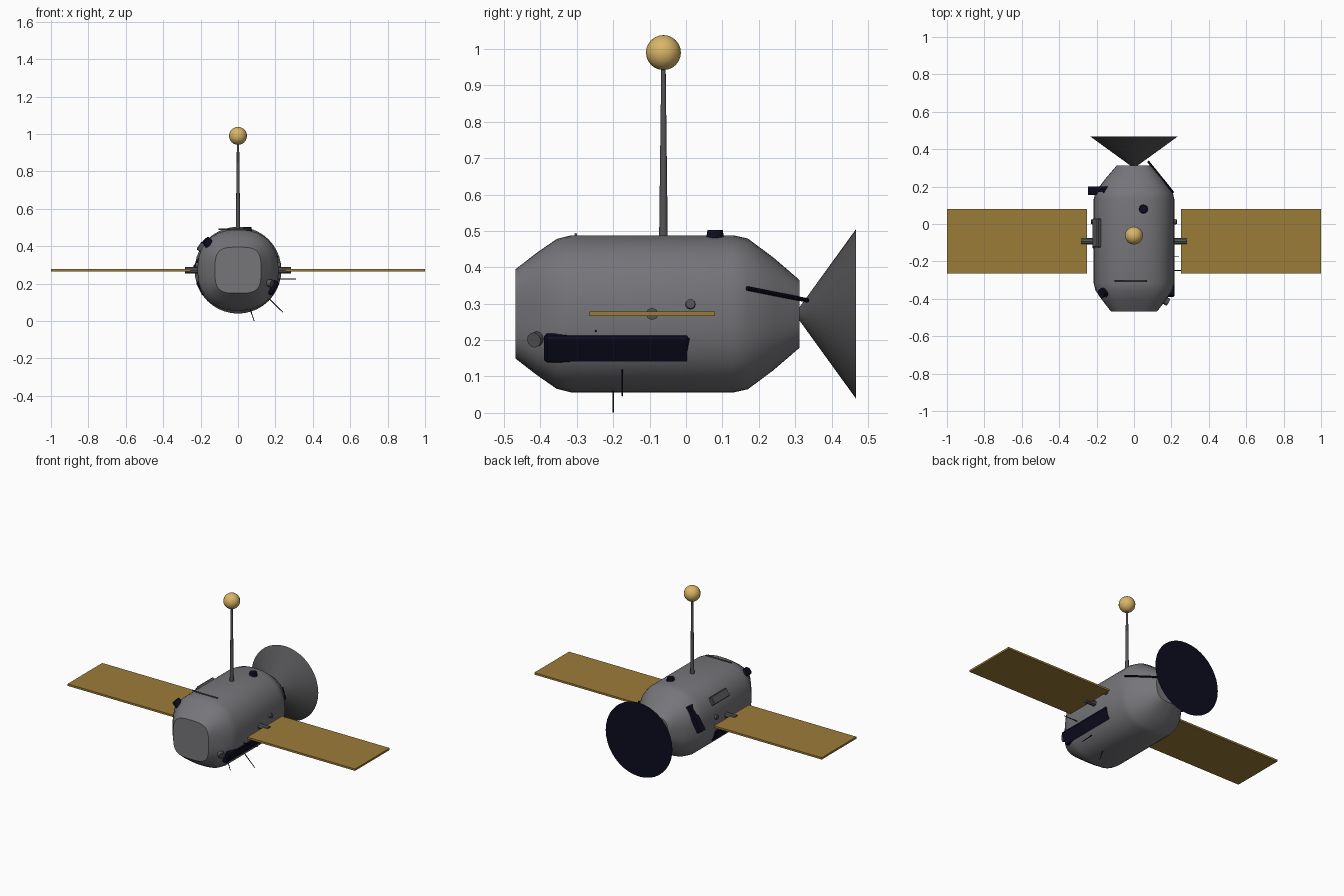
import bpy, bmesh, math
from mathutils import Vector, Matrix

cube = bpy.data.objects.get("Cube")
if cube:
    bpy.data.objects.remove(cube, do_unlink=True)


def material(name, rgb):
    m = bpy.data.materials.new(name)
    m.use_nodes = True
    m.diffuse_color = (*rgb, 1)
    m.node_tree.nodes["Principled BSDF"].inputs["Base Color"].default_value = (*rgb, 1)
    return m


HULL = material("hull grey", (0.18, 0.18, 0.195))
DARK = material("dark grey", (0.09, 0.09, 0.095))
NAVY = material("navy black", (0.004, 0.004, 0.015))
GOLD = material("panel gold", (0.33, 0.2, 0.04))
PALE = material("pale gold", (0.7, 0.46, 0.14))


def finish(name, bm, mats, angle=35):
    bmesh.ops.recalc_face_normals(bm, faces=bm.faces)
    mesh = bpy.data.meshes.new(name)
    bm.to_mesh(mesh)
    bm.free()
    for m in mats:
        mesh.materials.append(m)
    obj = bpy.data.objects.new(name, mesh)
    bpy.context.collection.objects.link(obj)
    bpy.ops.object.select_all(action='DESELECT')
    obj.select_set(True)
    bpy.context.view_layer.objects.active = obj
    bpy.ops.object.shade_smooth_by_angle(angle=math.radians(angle))
    return obj


def rod(name, a, b, r1, r2, mat, sides=12):
    """Tapered cylinder from a to b."""
    a, b = Vector(a), Vector(b)
    d = b - a
    bm = bmesh.new()
    bmesh.ops.create_cone(bm, cap_ends=True, segments=sides, radius1=r1, radius2=r2,
                          depth=d.length,
                          matrix=Matrix.Translation((a + b) / 2)
                          @ d.to_track_quat('Z', 'Y').to_matrix().to_4x4())
    return finish(name, bm, [mat])


def plate(name, center, size, mat, tilt=0, bevel=0):
    """Box whose local z is its normal; tilt turns it about the y axis."""
    bm = bmesh.new()
    bmesh.ops.create_cube(bm, size=1, matrix=Matrix.Translation(center)
                          @ Matrix.Rotation(math.radians(tilt), 4, 'Y')
                          @ Matrix.Diagonal((*size, 1)))
    if bevel:
        bmesh.ops.bevel(bm, geom=bm.edges[:], offset=bevel, segments=1, affect='EDGES')
    return finish(name, bm, [mat], 20)


# Hull: superellipse rings (y, radius, squareness) lofted along y
MID = 0.272
rings = [(-0.468, 0.123, 3.6), (-0.41, 0.168, 3), (-0.355, 0.206, 2.6), (-0.315, 0.216, 2.4),
         (0.13, 0.216, 2.4), (0.17, 0.207, 2.4), (0.24, 0.155, 2.6), (0.312, 0.093, 3)]
SIDES = 40
bm = bmesh.new()
loops = []
for y, r, n in rings:
    loop = []
    for i in range(SIDES):
        t = math.tau * i / SIDES
        c, s = math.cos(t), math.sin(t)
        k = r / (abs(c) ** n + abs(s) ** n) ** (1 / n)
        loop.append(bm.verts.new((k * c, y, MID + k * s)))
    loops.append(loop)
for p, q in zip(loops, loops[1:]):
    for i in range(SIDES):
        j = (i + 1) % SIDES
        bm.faces.new((p[i], p[j], q[j], q[i]))
bm.faces.new(loops[0])
bm.faces.new(loops[-1])
finish("hull", bm, [HULL], 32)

# Rear dish: grey cone with a dark disc facing back
bm = bmesh.new()
bmesh.ops.create_cone(bm, cap_ends=True, segments=40, radius1=0.232, radius2=0.004, depth=0.165,
                      matrix=Matrix.Translation((0, 0.384, MID)) @ Matrix.Rotation(math.pi / 2, 4, 'X'))
bm.normal_update()
for f in bm.faces:
    f.material_index = int(f.calc_center_median().y > 0.46)
finish("rear_dish", bm, [DARK, NAVY])

# Solar panels, their arms and the side knobs
for side, label in ((1, "left"), (-1, "right")):
    plate(label + "_solar_panel", (side * 0.625, -0.093, 0.272), (0.75, 0.345, 0.012), GOLD)
    rod(label + "_panel_arm", (side * 0.19, -0.093, 0.272), (side * 0.283, -0.093, 0.272),
        0.017, 0.017, DARK, 8)
    rod(label + "_side_knob", (side * 0.2, 0.012, 0.297), (side * 0.228, 0.012, 0.3),
        0.015, 0.013, DARK)

# Mast with ball
rod("mast", (0, -0.062, 0.47), (0, -0.062, 0.96), 0.012, 0.006, DARK)
bm = bmesh.new()
bmesh.ops.create_uvsphere(bm, u_segments=16, v_segments=12, radius=0.048,
                          matrix=Matrix.Translation((0, -0.062, 0.99)))
finish("mast_ball", bm, [PALE], 60)

# Plates and boxes on the hull sides
plate("long_side_plate", (0.188, -0.19, 0.178), (0.082, 0.4, 0.032), NAVY, 117, 0.008)
plate("lower_side_plate", (-0.193, -0.06, 0.177), (0.08, 0.15, 0.032), NAVY, -117, 0.008)
plate("rear_side_plate", (-0.19, 0.178, 0.345), (0.165, 0.045, 0.03), NAVY, -59)
plate("side_box", (-0.194, -0.047, 0.395), (0.05, 0.155, 0.036), DARK, -55, 0.004)

# Sensors and nozzle
rod("top_sensor", (0.05, 0.08, 0.47), (0.05, 0.08, 0.503), 0.026, 0.021, NAVY)
rod("front_sensor", (-0.14, -0.36, 0.395), (-0.175, -0.37, 0.435), 0.027, 0.024, NAVY)
rod("front_nozzle", (0.14, -0.395, 0.21), (0.182, -0.418, 0.2), 0.019, 0.021, DARK)

# Rails and whip antennas
rod("rear_rail", (0.21, 0.168, 0.342), (0.075, 0.335, 0.309), 0.006, 0.006, NAVY, 8)
rod("top_rail", (-0.105, -0.303, 0.49), (0.07, -0.303, 0.49), 0.004, 0.004, DARK, 8)
whips = [((0.2, -0.248, 0.225), (0.31, -0.248, 0.225)),
         ((0.155, -0.175, 0.13), (0.24, -0.175, 0.047)),
         ((0.06, -0.2, 0.08), (0.086, -0.2, 0.001))]
for i, (a, b) in enumerate(whips):
    rod("whip_antenna_%d" % (i + 1), a, b, 0.003, 0.002, NAVY, 6)
